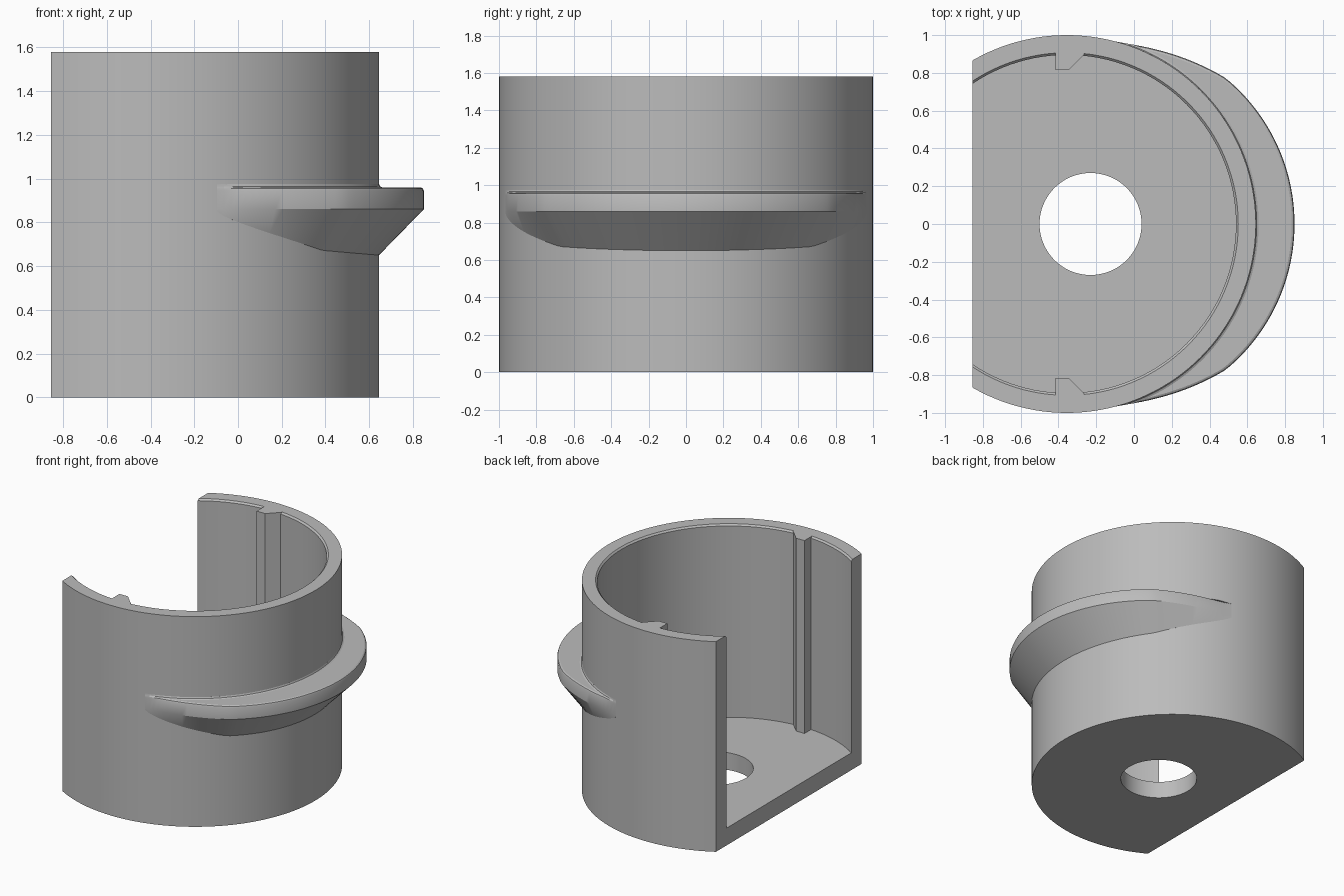
import bpy, bmesh, math

cube = bpy.data.objects.get("Cube")
if cube:
    bpy.data.objects.remove(cube)

CX, HEIGHT, FLOOR, CUT = -0.355, 1.58, 0.13, -0.5
SEGMENTS = 128

grey = bpy.data.materials.new("plain grey")
grey.use_nodes = True
grey.diffuse_color = (0.5, 0.5, 0.5, 1)
grey.node_tree.nodes["Principled BSDF"].inputs["Base Color"].default_value = (0.5, 0.5, 0.5, 1)


def loft(name, rings):
    """Join closed rings of points into a capped solid."""
    bm = bmesh.new()
    loops = [[bm.verts.new(p) for p in ring] for ring in rings]
    n = len(loops[0])
    for a, b in zip(loops, loops[1:]):
        for i in range(n):
            j = (i + 1) % n
            bm.faces.new((a[i], a[j], b[j], b[i]))
    bm.faces.new(loops[0])
    bm.faces.new(loops[-1])
    bmesh.ops.recalc_face_normals(bm, faces=bm.faces)
    mesh = bpy.data.meshes.new(name)
    bm.to_mesh(mesh)
    bm.free()
    mesh.materials.append(grey)
    obj = bpy.data.objects.new(name, mesh)
    bpy.context.collection.objects.link(obj)
    return obj


def activate(obj):
    bpy.ops.object.select_all(action='DESELECT')
    obj.select_set(True)
    bpy.context.view_layer.objects.active = obj


def smooth(obj):
    activate(obj)
    bpy.ops.object.shade_smooth_by_angle(angle=math.radians(25))


def circle(cx, r, z):
    steps = [math.tau * i / SEGMENTS for i in range(SEGMENTS)]
    return [(cx + r * math.cos(a), r * math.sin(a), z) for a in steps]


def prism(name, outline, z0, z1):
    return loft(name, [[(x, y, z) for x, y in outline] for z in (z0, z1)])


def subtract(obj, cutter):
    cutter.hide_render = True
    mod = obj.modifiers.new("cut", 'BOOLEAN')
    mod.operation, mod.solver, mod.object = 'DIFFERENCE', 'EXACT', cutter
    activate(obj)
    bpy.ops.object.modifier_apply(modifier=mod.name)
    bpy.data.objects.remove(cutter)


# Cup: D-shaped solid, hollowed with a small rim chamfer, floor hole
limit = math.acos(CUT)
arc = [limit * (2 * i / 96 - 1) for i in range(97)]
cup = prism("cup_body", [(CX + math.cos(a), math.sin(a)) for a in arc], 0, HEIGHT)
subtract(cup, loft("cavity_cutter", [circle(CX, r, z) for r, z in (
    (0.895, FLOOR), (0.895, HEIGHT - 0.012), (0.907, HEIGHT), (0.907, HEIGHT + 0.1))]))
subtract(cup, loft("hole_cutter", [circle(-0.23, 0.27, z) for z in (-0.1, FLOOR + 0.1)]))
smooth(cup)

# Inner guide ribs, one on each side
for side, label in ((1, "back"), (-1, "front")):
    outline = [(-0.415, 0.93), (-0.415, 0.815), (-0.345, 0.815), (-0.265, 0.895), (-0.265, 0.93)]
    prism(label + "_guide_rib", [(x, side * y) for x, y in outline], FLOOR - 0.02, HEIGHT)


# Outer collar: fades into the wall at both ends, sloped underneath
END, BEND = 75, 42.3


def collar_section(deg):
    t = math.radians(deg)
    d = abs(deg)
    if d <= BEND:
        shift = 0.205
        r = shift * math.cos(t) + math.sqrt(1 - (shift * math.sin(t)) ** 2)
        low = 0.65 + 0.022 * (d / BEND) ** 2
    else:
        k = (END - d) / (END - BEND)
        r = 1.0 + 0.143 * k ** 1.34
        low = 0.85 - 0.178 * k ** 0.75
    e = min(0.015, r - 1.0)
    profile = [(0.97, low - 0.01), (1.0, low), (r, 0.86), (r, 0.945), (r - 0.3 * e, 0.955),
               (r - e, 0.96), (1.0 + e, 0.96), (1.0 + 0.3 * e, 0.965), (1.0, 0.975), (0.97, 0.975)]
    return [(CX + q * math.cos(t), q * math.sin(t), z) for q, z in profile]


steps = 80
collar = loft("outer_collar", [collar_section(END * (2 * i / steps - 1)) for i in range(steps + 1)])
smooth(collar)
